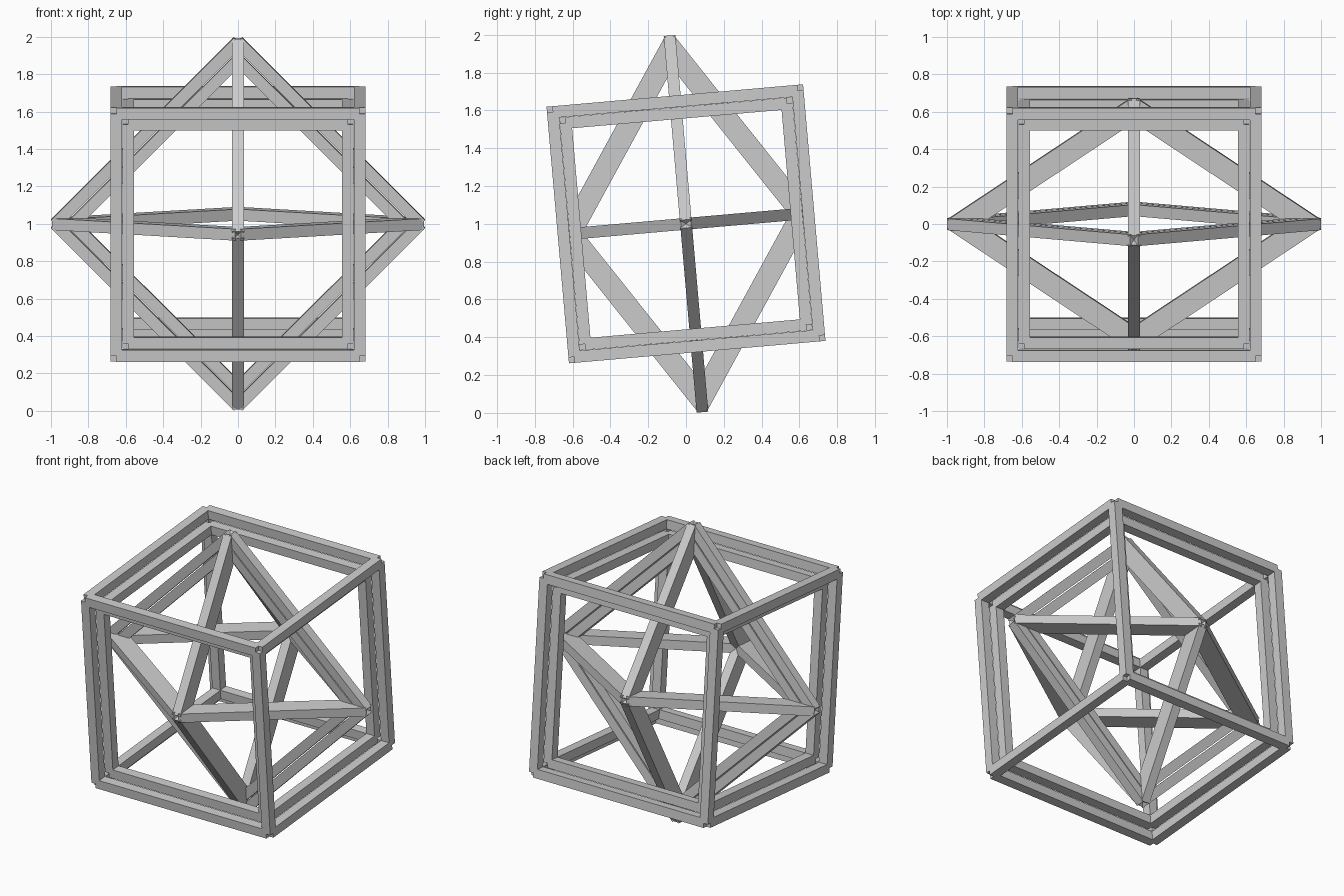
import bpy, bmesh
from itertools import product
from math import radians
from mathutils import Vector, Matrix

if "Cube" in bpy.data.objects:
    bpy.data.objects.remove(bpy.data.objects["Cube"])

H = 0.031            # half thickness of every bar
TILT = Matrix.Translation((0, 0, 1)) @ Matrix.Rotation(radians(5), 4, 'X')


def bar(bm, a, b, side):
    """Square bar from a to b, butt-cut at both ends; side is one section axis."""
    d = (b - a).normalized()
    up = d.cross(side)
    m = Matrix((side, up, d)).transposed().to_4x4()
    m.translation = (a + b) / 2
    m = m @ Matrix.Diagonal((2 * H, 2 * H, (b - a).length, 1))
    bmesh.ops.create_cube(bm, size=1, matrix=m)


def finish(bm, name):
    bmesh.ops.transform(bm, matrix=TILT, verts=bm.verts)
    bmesh.ops.recalc_face_normals(bm, faces=bm.faces)
    me = bpy.data.meshes.new(name)
    bm.to_mesh(me)
    bm.free()
    bpy.context.collection.objects.link(bpy.data.objects.new(name, me))


def cube_frame(name, r):
    bm = bmesh.new()
    for axis, s, t in product(range(3), (-1, 1), (-1, 1)):
        a = Vector()
        a[(axis + 1) % 3], a[(axis + 2) % 3] = s * r, t * r
        b = a.copy()
        a[axis], b[axis] = -r, r
        side = Vector()
        side[(axis + 1) % 3] = 1
        bar(bm, a, b, side)
    finish(bm, name)


def octahedron_frame(name, k):
    radii = (0.978 * k, 0.65 * k, 0.978 * k)
    bm = bmesh.new()
    # each edge lies in the plane normal to one axis
    for axis, s, t in product(range(3), (-1, 1), (-1, 1)):
        i, j = (axis + 1) % 3, (axis + 2) % 3
        a, b, side = Vector(), Vector(), Vector()
        a[i], b[j], side[axis] = s * radii[i], t * radii[j], 1
        bar(bm, a, b, side)
    finish(bm, name)


# nested cube frames
cube_frame("outer_cube_frame", 0.65)
cube_frame("inner_cube_frame", 0.587)
# nested flattened octahedron frames
octahedron_frame("outer_octahedron_frame", 1.0)
octahedron_frame("inner_octahedron_frame", 0.9)
